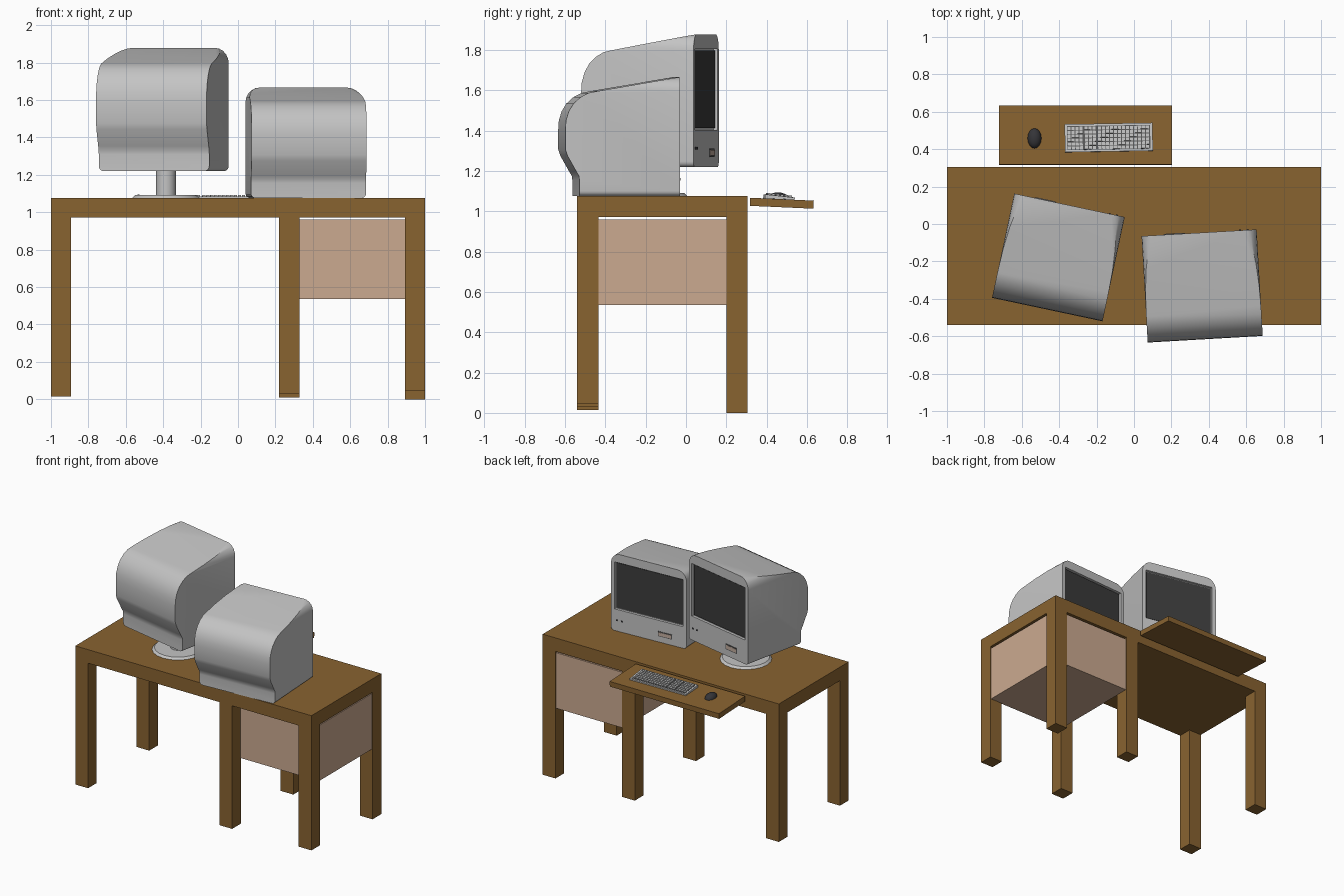
import bpy, bmesh, math
from mathutils import Matrix, Vector

if "Cube" in bpy.data.objects:
    bpy.data.objects.remove(bpy.data.objects["Cube"])


def mat(name, r, g, b):
    m = bpy.data.materials.new(name)
    m.diffuse_color = (r, g, b, 1)
    m.use_nodes = True
    m.node_tree.nodes["Principled BSDF"].inputs["Base Color"].default_value = m.diffuse_color
    return m


WOOD = mat("brown wood", 0.25, 0.125, 0.03)
TAN = mat("tan panel", 0.60, 0.40, 0.28)
GREY = mat("light grey plastic", 0.55, 0.55, 0.55)
SCREEN = mat("dark screen", 0.045, 0.045, 0.045)
BLACK = mat("charcoal", 0.035, 0.035, 0.04)
BED = mat("key gap grey", 0.10, 0.10, 0.10)
SLOT = mat("slot beige", 0.55, 0.42, 0.35)


def finish(name, bm, material, matrix=None, smooth=None):
    bmesh.ops.recalc_face_normals(bm, faces=bm.faces)
    me = bpy.data.meshes.new(name)
    bm.to_mesh(me)
    bm.free()
    me.materials.append(material)
    ob = bpy.data.objects.new(name, me)
    bpy.context.collection.objects.link(ob)
    if matrix:
        ob.matrix_world = matrix
    if smooth:
        shade(ob, smooth)
    return ob


def shade(ob, angle):
    bpy.ops.object.select_all(action='DESELECT')
    ob.select_set(True)
    bpy.context.view_layer.objects.active = ob
    bpy.ops.object.shade_smooth_by_angle(angle=math.radians(angle))


def add_box(bm, lo, hi):
    lo, hi = Vector(lo), Vector(hi)
    m = Matrix.Translation((lo + hi) / 2) @ Matrix.Diagonal((*(hi - lo), 1))
    bmesh.ops.create_cube(bm, size=1, matrix=m)


def box(name, lo, hi, material, matrix=None):
    bm = bmesh.new()
    add_box(bm, lo, hi)
    return finish(name, bm, material, matrix)


def prism(name, pts, place, lo, hi, material):
    """Extrude a 2D outline; place(a, b, t) gives the 3D point."""
    bm = bmesh.new()
    ends = [[bm.verts.new(place(a, b, t)) for a, b in pts] for t in (lo, hi)]
    for ring in ends:
        bm.faces.new(ring)
    n = len(pts)
    for i in range(n):
        j = (i + 1) % n
        bm.faces.new((ends[0][i], ends[0][j], ends[1][j], ends[1][i]))
    return finish(name, bm, material)


def cylinder(name, loc, r1, r2, height, sides, material):
    bm = bmesh.new()
    bmesh.ops.create_cone(bm, cap_ends=True, segments=sides, radius1=r1, radius2=r2, depth=height)
    return finish(name, bm, material, Matrix.Translation(loc), 40)


# Desk top and six legs
box("desk_top", (-1, -0.54, 0.972), (1, 0.305, 1.076), WOOD)
for x, front_z, back_z in ((-1, 0.015, 0.02), (0.22, 0.03, 0.01), (0.892, 0.045, 0.0)):
    box("front_leg", (x, -0.54, front_z), (x + 0.108, -0.435, 0.98), WOOD)
    box("back_leg", (x, 0.2, back_z), (x + 0.108, 0.305, 0.98), WOOD)

# Drawer cabinet between the right-hand legs
box("drawer_cabinet", (0.325, -0.44, 0.535), (0.993, 0.298, 0.96), TAN)

# Tilted keyboard tray
TILT = Matrix.Rotation(math.radians(-2.6), 4, 'X')
TRAY = Matrix.Translation((-0.26, 0.475, 1.04)) @ TILT
box("keyboard_tray", (-0.463, -0.158, -0.02), (0.463, 0.158, 0.02), WOOD, TRAY)

# Keyboard: wedge case, dark bed and rows of keys
KB = (Matrix.Translation((-0.135, 0.462, 1.061)) @ Matrix.Rotation(math.radians(1), 4, 'Z') @ TILT)
prism("keyboard_case", [(-0.075, 0), (0.075, 0), (0.075, 0.010), (-0.075, 0.020)],
      lambda a, b, t: (t, a, b), -0.235, 0.235, GREY).matrix_world = KB
SLOPE = KB @ Matrix.Translation((0, 0, 0.015)) @ Matrix.Rotation(-math.atan(0.01 / 0.15), 4, 'X')
box("key_bed", (-0.222, -0.064, 0), (0.222, 0.064, 0.002), BED, SLOPE)
bm = bmesh.new()
blocks = ((-0.22, 4), (-0.128, 3), (-0.057, 13))      # key groups: start, columns
for start, cols in blocks:
    for row in range(6):
        y = -0.062 + row * 0.021
        for c in range(cols):
            x = start + c * 0.0213
            add_box(bm, (x, y, 0), (x + 0.0165, y + 0.0165, 0.008))
finish("keys", bm, GREY, SLOPE)

# Mouse
bm = bmesh.new()
bmesh.ops.create_uvsphere(bm, u_segments=16, v_segments=10, radius=1,
                          matrix=Matrix.Diagonal((0.037, 0.054, 0.032, 1)))
bmesh.ops.bisect_plane(bm, geom=bm.verts[:] + bm.edges[:] + bm.faces[:], plane_co=(0, 0, 0),
                       plane_no=(0, 0, -1), clear_outer=True)
bmesh.ops.holes_fill(bm, edges=bm.edges[:])
finish("mouse", bm, BLACK, Matrix.Translation((-0.532, 0.458, 1.062)) @ TILT, 40)

# Monitor side profile (depth, height); the screen is at depth 0
PROFILE = [(0, 0), (0, 0.59), (-0.41, 0.52), (-0.455, 0.511), (-0.495, 0.49), (-0.53, 0.458),
           (-0.553, 0.42), (-0.567, 0.375), (-0.57, 0.33), (-0.57, 0.23), (-0.56, 0.2),
           (-0.515, 0.12), (-0.503, 0.1), (-0.5, 0.08), (-0.5, 0)]


def silhouette(half, height, r_top, r_low, steps=5):
    pts = []
    for sx, z, r, a0 in ((1, 0, r_low, -90), (1, height, r_top, 0),
                         (-1, height, r_top, 90), (-1, 0, r_low, 180)):
        cz = z + r if z == 0 else z - r
        for i in range(steps + 1):
            a = math.radians(a0 + 90 * i / steps)
            pts.append((sx * (half - r) + r * math.cos(a), cz + r * math.sin(a)))
    return pts


def monitor(name, x, y, z, angle, width, tall):
    h = width / 2
    place = (Matrix.Translation((x, y, z)) @ Matrix.Rotation(math.radians(angle), 4, 'Z')
             @ Matrix.Diagonal((1, 1, tall, 1)))
    # Case: side profile trimmed by the rounded front outline, screen opening cut out
    case = prism(name + "_case", PROFILE, lambda a, b, t: (t, a, b), -h - 0.01, h + 0.01, GREY)
    outline = prism("outline_cutter", silhouette(h, 0.5905, 0.075, 0.025),
                    lambda a, b, t: (a, t, b), -0.7, 0.05, GREY)
    sw, s0, s1 = h - 0.03, 0.165, 0.525
    opening = box("screen_cutter", (-sw, -0.02, s0), (sw, 0.1, s1), GREY)
    for cutter, op in ((outline, 'INTERSECT'), (opening, 'DIFFERENCE')):
        cutter.hide_render = True
        mod = case.modifiers.new(op.lower(), 'BOOLEAN')
        mod.operation, mod.object, mod.solver = op, cutter, 'EXACT'
    dg = bpy.context.evaluated_depsgraph_get()
    baked = bpy.data.meshes.new_from_object(case.evaluated_get(dg))
    case.modifiers.clear()
    case.data = baked
    for cutter in (outline, opening):
        bpy.data.objects.remove(cutter)
    case.matrix_world = place
    shade(case, 32)
    # Screen glass, disk slot and buttons
    box(name + "_screen", (-sw + 0.008, -0.022, s0 + 0.008), (sw - 0.008, -0.012, s1 - 0.008),
        SCREEN, place)
    box(name + "_slot_frame", (-0.19, -0.002, 0.045), (-0.075, 0.003, 0.082), BED, place)
    box(name + "_slot", (-0.183, -0.002, 0.051), (-0.082, 0.005, 0.076), SLOT, place)
    for bx in (0.215, 0.255):
        box(name + "_button", (bx, -0.002, 0.078), (bx + 0.01, 0.004, 0.088), BLACK, place)


monitor("left_monitor", -0.345, 0.1, 1.22, -12, 0.604, 1.115)
monitor("right_monitor", 0.348, -0.047, 1.076, 3.3, 0.616, 1.0)

# Stand under the left monitor
cylinder("stand_base", (-0.385, -0.175, 1.083), 0.182, 0.165, 0.016, 20, GREY)
cylinder("stand_column", (-0.385, -0.175, 1.155), 0.053, 0.053, 0.14, 16, GREY)
